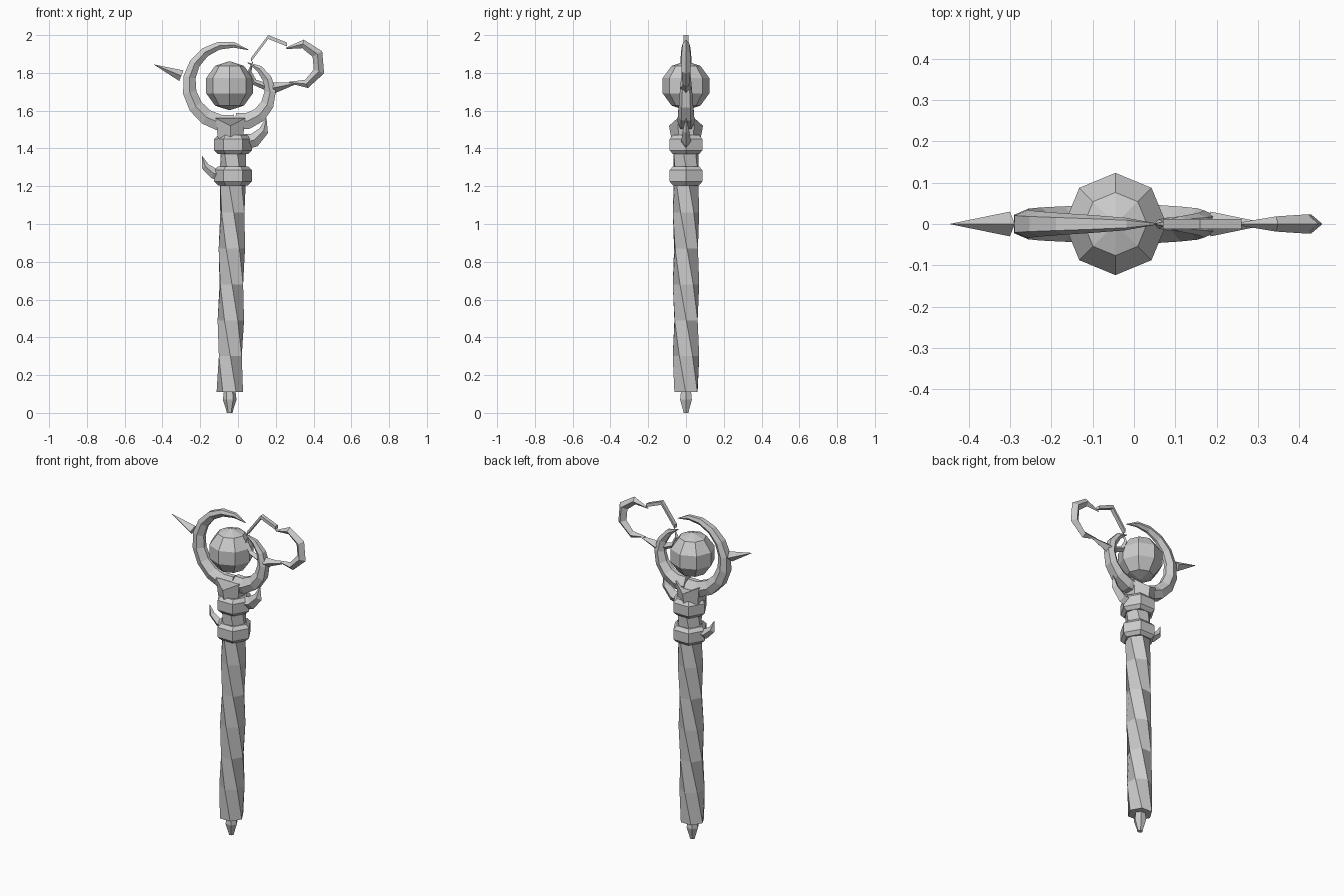
import bpy, bmesh, math
from mathutils import Vector, Matrix

cube = bpy.data.objects.get("Cube")
if cube:
    bpy.data.objects.remove(cube)

grey = bpy.data.materials.new("pale grey")
grey.use_nodes = True
grey.diffuse_color = (0.6, 0.6, 0.6, 1)
grey.node_tree.nodes["Principled BSDF"].inputs["Base Color"].default_value = grey.diffuse_color


def finish(bm, name):
    bmesh.ops.recalc_face_normals(bm, faces=bm.faces)
    mesh = bpy.data.meshes.new(name)
    bm.to_mesh(mesh)
    bm.free()
    mesh.materials.append(grey)
    obj = bpy.data.objects.new(name, mesh)
    bpy.context.collection.objects.link(obj)


def loft(name, loops):
    """Skin a list of point loops and cap both ends."""
    bm = bmesh.new()
    rings = [[bm.verts.new(point) for point in loop] for loop in loops]
    count = len(rings[0])
    for lower, upper in zip(rings, rings[1:]):
        for i in range(count):
            j = (i + 1) % count
            bm.faces.new((lower[i], lower[j], upper[j], upper[i]))
    bm.faces.new(rings[0])
    bm.faces.new(rings[-1])
    finish(bm, name)


def hexagon(x, z, radius, turn=0):
    angles = [math.radians(turn + 60 * i) for i in range(6)]
    return [(x + radius * math.cos(a), radius * math.sin(a), z) for a in angles]


def to_point(t):
    return math.sqrt(max(1 - t, 0.001))


def to_both_points(t):
    return math.sqrt(max(math.sin(math.pi * t), 0.02))


# Sections as (outward, sideways) pairs
diamond = [(1, 0), (0, 1), (-1, 0), (0, -1)]
ridged = [(1, 0.6), (0, 1), (-1, 0.3), (-1, -0.3), (0, -1), (1, -0.6)]


def curl(name, x, z, radius, start, end, steps, width, depth, section, taper):
    """Sweep a tapering section along an upright arc around (x, z)."""
    loops = []
    for i in range(steps + 1):
        t = i / steps
        angle = math.radians(start + (end - start) * t)
        size = taper(t)
        loops.append([(x + math.cos(angle) * (radius + width * size * out),
                       depth * size * side,
                       z + math.sin(angle) * (radius + width * size * out))
                      for out, side in section])
    loft(name, loops)


def thorn(name, base, tip, radius):
    """Four-sided spike from base to tip."""
    base, tip = Vector(base), Vector(tip)
    axis = tip - base
    place = Matrix.Translation((base + tip) / 2) @ axis.to_track_quat("Z", "Y").to_matrix().to_4x4()
    bm = bmesh.new()
    bmesh.ops.create_cone(bm, segments=4, radius1=radius, radius2=0,
                          depth=axis.length, cap_ends=True, matrix=place)
    finish(bm, name)


# Twisted six-sided shaft, drifting slightly sideways
shaft_levels = [0.11 + 0.19 * i for i in range(8)]
loft("shaft", [hexagon(-0.045 + z / 70, z, 0.07, 15 - 150 * z) for z in shaft_levels])

# Foot tip
loft("foot_tip", [hexagon(-0.044, z, radius) for z, radius in
                  [(0, 0.015), (0.02, 0.02), (0.07, 0.036), (0.12, 0.03)]])

# Two bevelled collars
for name, height in (("lower_collar", 1.255), ("upper_collar", 1.42)):
    loft(name, [hexagon(-0.026, height + side * rise, radius) for side, rise, radius in
                [(-1, 0.05, 0.08), (-1, 0.03, 0.1), (1, 0.03, 0.1), (1, 0.05, 0.08)]])

# Flared crown with a notch at front and back
crown_rim = [(x, y, z - (0.04 if i in (1, 4) else 0))
             for i, (x, y, z) in enumerate(hexagon(-0.04, 1.56, 0.09, 30))]
loft("crown", [hexagon(-0.04, 1.44, 0.075, 30), crown_rim])

# Faceted orb
bm = bmesh.new()
bmesh.ops.create_uvsphere(bm, u_segments=8, v_segments=5, radius=0.13,
                          matrix=Matrix.Translation((-0.045, 0, 1.732)))
finish(bm, "orb")

# Horns curling around the orb
curl("large_horn", -0.05, 1.74, 0.21, 280, 60, 10, 0.046, 0.048, ridged, to_point)
curl("small_horn", 0.01, 1.7, 0.16, -100, 75, 7, 0.046, 0.05, ridged, to_point)

# Bent twig leading to the hooked blade
loft("twig", [[(x, side * 0.012, z + rise * 0.01)
               for rise, side in ((1, 1), (1, -1), (-1, -1), (-1, 1))]
              for x, z in ((0.07, 1.87), (0.16, 1.99), (0.26, 1.95))])
curl("hooked_blade", 0.325, 1.845, 0.11, 130, -120, 5, 0.03, 0.024, diamond, to_both_points)

# Thorns on the horns
thorn("left_thorn", (-0.3, 0, 1.785), (-0.447, 0, 1.845), 0.03)
thorn("right_thorn", (0.185, 0, 1.72), (0.33, 0, 1.75), 0.03)
curl("inner_thorn", 0.14, 1.81, 0.08, -90, -220, 3, 0.02, 0.02, diamond, to_point)

# Curled leaves beside the collars
curl("lower_leaf", -0.09, 1.36, 0.1, -80, -180, 3, 0.035, 0.025, diamond, to_point)
curl("upper_leaf", 0.03, 1.55, 0.12, -95, 5, 3, 0.045, 0.03, diamond, to_point)
